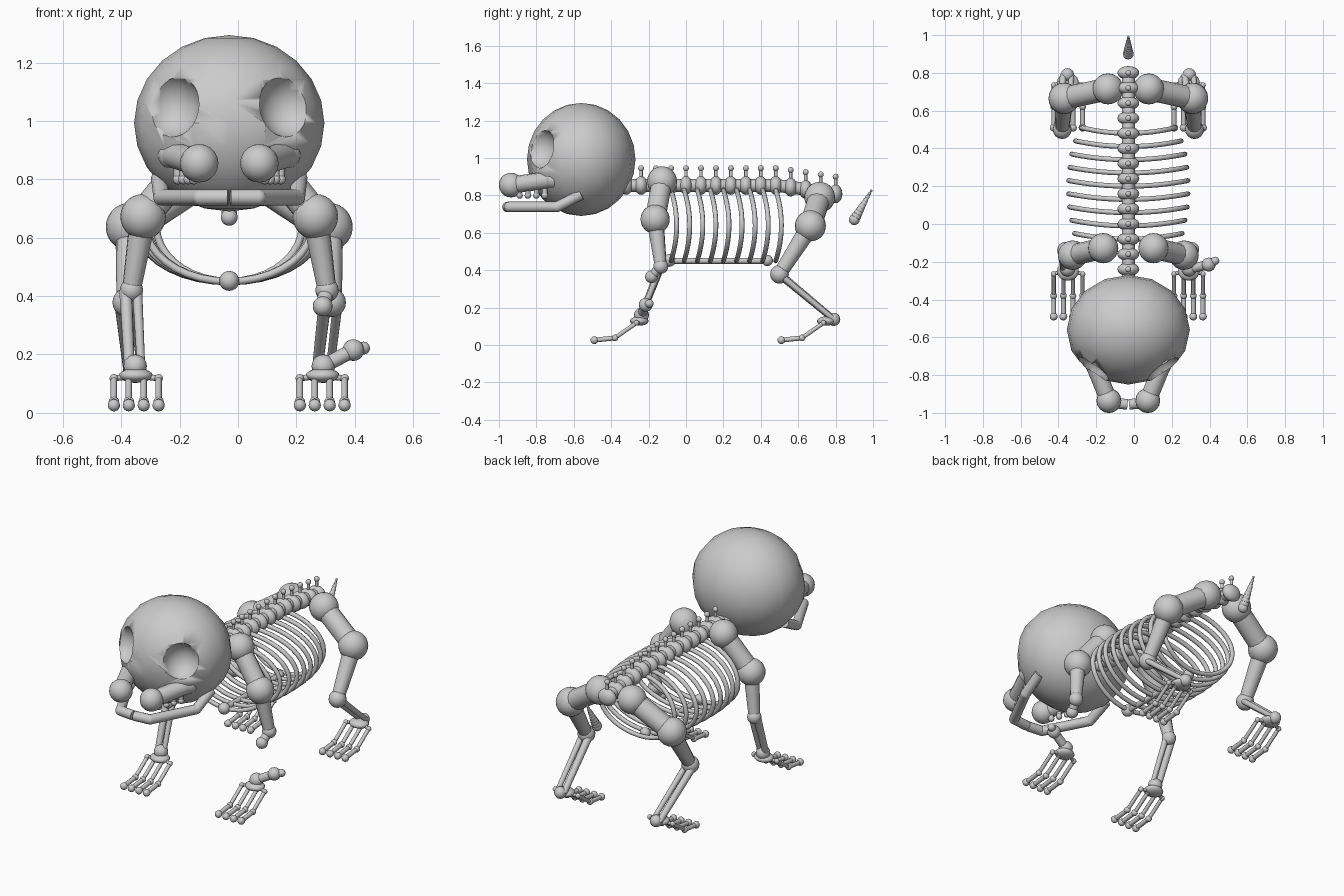
import bpy, bmesh, math
from mathutils import Vector, Matrix

if "Cube" in bpy.data.objects:
    bpy.data.objects.remove(bpy.data.objects["Cube"])

CX = -0.03          # the skeleton's mirror plane


def ball(bm, c, r, seg=16, rings=10):
    s = r if isinstance(r, tuple) else (r, r, r)
    m = Matrix.Translation(c) @ Matrix.Diagonal((*s, 1))
    bmesh.ops.create_uvsphere(bm, u_segments=seg, v_segments=rings, radius=1, matrix=m)


def bone(bm, p, q, r1, r2=None, seg=12):
    p, q = Vector(p), Vector(q)
    d = q - p
    m = Matrix.Translation((p + q) / 2) @ d.to_track_quat('Z', 'Y').to_matrix().to_4x4()
    bmesh.ops.create_cone(bm, cap_ends=True, segments=seg, radius1=r1,
                          radius2=r1 if r2 is None else r2, depth=d.length, matrix=m)


def finish(bm, name, angle=50):
    me = bpy.data.meshes.new(name)
    bm.to_mesh(me)
    bm.free()
    ob = bpy.data.objects.new(name, me)
    bpy.context.collection.objects.link(ob)
    bpy.ops.object.select_all(action='DESELECT')
    ob.select_set(True)
    bpy.context.view_layer.objects.active = ob
    bpy.ops.object.shade_smooth_by_angle(angle=math.radians(angle))
    return ob


def side_point(s):
    return lambda x, y, z: Vector((CX + s * x, y, z))


# skull with carved eye sockets
bm = bmesh.new()
ball(bm, (CX, -0.56, 0.992), (0.326, 0.29, 0.302), 16, 12)
skull = finish(bm, "skull")
bm = bmesh.new()
for s in (-1, 1):
    ball(bm, (CX + s * 0.205, -0.80, 1.055), (0.105, 0.11, 0.112), 20, 14)
cutter = finish(bm, "socket_cutter")
cutter.hide_render = True
cutter.hide_viewport = True
mod = skull.modifiers.new("sockets", 'BOOLEAN')
mod.operation = 'DIFFERENCE'
mod.solver = 'EXACT'
mod.object = cutter

for s, tag in ((-1, "left"), (1, "right")):
    P = side_point(s)
    # snout bone with upper teeth
    bm = bmesh.new()
    a, b = P(0.103, -0.935, 0.855), P(0.195, -0.71, 0.885)
    ball(bm, a, 0.066)
    ball(bm, b, 0.05)
    bone(bm, a, b, 0.046)
    for t in (0.2, 0.4, 0.6, 0.8):
        c = a.lerp(b, t)
        bone(bm, c, (c.x, c.y, 0.80), 0.014, seg=8)
        ball(bm, (c.x, c.y, 0.80), 0.018, 10, 6)
    finish(bm, "snout_" + tag)

    # lower jaw half
    bm = bmesh.new()
    path = [P(0.004, -0.955, 0.738), P(0.10, -0.945, 0.738),
            P(0.232, -0.69, 0.738), P(0.24, -0.56, 0.805)]
    for p, q in zip(path, path[1:]):
        bone(bm, p, q, 0.028)
    for p in path[1:3]:
        ball(bm, p, 0.028)
    finish(bm, "jaw_" + tag)

# vertebrae with spinous processes
bm = bmesh.new()
cols = []
for i in range(15):
    y = 0.80 - 0.08 * i
    drop = 0.045 * max(0, (y - 0.5) / 0.3)
    z = 0.853 - drop
    cols.append((CX, y, z))
    ball(bm, (CX, y, z), (0.058, 0.036, 0.05))
    if i < 14:
        bone(bm, (CX, y, z), (CX, y, z + 0.09), 0.009, seg=8)
        ball(bm, (CX, y, z + 0.092), 0.016, 10, 6)
for p, q in zip(cols, cols[1:]):
    bone(bm, p, q, 0.034)
finish(bm, "spine")

# tail
bm = bmesh.new()
a, b = Vector((CX, 0.90, 0.67)), Vector((CX, 0.99, 0.825))
for i in range(9):
    t0, t1 = i / 9, (i + 1) / 9
    ball(bm, a.lerp(b, t0), 0.029 - 0.023 * t0, 12, 8)
    bone(bm, a.lerp(b, t0), a.lerp(b, t1), 0.027 - 0.023 * t0, 0.027 - 0.023 * t1)
ball(bm, b, 0.007, 8, 6)
finish(bm, "tail")

# ribs
cu = bpy.data.curves.new("ribs", 'CURVE')
cu.dimensions = '3D'
cu.bevel_depth = 0.013
cu.bevel_resolution = 2
widths = (0.285, 0.30, 0.312, 0.316, 0.316, 0.31, 0.30, 0.28, 0.25)
for i, w in enumerate(widths):
    n = 36
    sp = cu.splines.new('POLY')
    sp.points.add(n - 1)
    sp.use_cyclic_u = True
    for k in range(n):
        t = 2 * math.pi * k / n
        y = -0.05 + 0.07 * i - 0.03 * math.cos(t) ** 2
        sp.points[k].co = (CX + w * math.sin(t), y, 0.64 + 0.19 * math.cos(t), 1)
    sp.use_smooth = True
ribs = bpy.data.objects.new("ribs", cu)
bpy.context.collection.objects.link(ribs)

# breastbone
bm = bmesh.new()
bone(bm, (CX, -0.09, 0.45), (CX, 0.44, 0.45), 0.016)
ball(bm, (CX, -0.09, 0.452), 0.034)
ball(bm, (CX, 0.435, 0.452), 0.03)
finish(bm, "breastbone")


def foot(P, dy, name):
    bm = bmesh.new()
    ball(bm, P(0.32, -0.25 + dy, 0.128), (0.058, 0.05, 0.025))
    for x in (0.242, 0.293, 0.344, 0.395):
        pts = [P(x, -0.265 + dy, 0.118), P(x, -0.38 + dy, 0.038), P(x, -0.49 + dy, 0.026)]
        for p, r in zip(pts, (0.015, 0.018, 0.021)):
            ball(bm, p, r, 12, 8)
        bone(bm, pts[0], pts[1], 0.011, seg=8)
        bone(bm, pts[1], pts[2], 0.013, seg=8)
        bone(bm, pts[0], P(0.32, -0.24 + dy, 0.128), 0.010, seg=8)
    finish(bm, name)


def twin_bones(bm, p, q, gap):
    off = Vector((gap, 0, 0))
    bone(bm, p - off, q - off, 0.022, 0.018)
    bone(bm, p + off, q + off, 0.017, 0.014)


for s, tag in ((-1, "left"), (1, "right")):
    P = side_point(s)
    foot(P, 0, "front_foot_" + tag)
    foot(P, 1.0, "hind_foot_" + tag)

    # front leg: shoulder, upper bone, elbow, forearm
    bm = bmesh.new()
    shoulder, elbow = P(0.133, -0.128, 0.875), P(0.295, -0.165, 0.672)
    mid, wrist = P(0.335, -0.135, 0.42), P(0.322, -0.238, 0.16)
    ball(bm, shoulder, 0.08, 20, 14)
    ball(bm, elbow, 0.078, 20, 14)
    bone(bm, shoulder, elbow, 0.056)
    bone(bm, elbow, mid, 0.046, 0.032)
    ball(bm, mid, 0.04)
    ball(bm, wrist, 0.04)
    if s < 0:
        twin_bones(bm, mid, wrist, 0.02)
    else:
        # broken forearm: upper stub and a bone lying loose on the foot
        stub = P(0.32, -0.185, 0.365)
        bone(bm, mid, stub, 0.028, 0.024)
        ball(bm, stub, 0.034)
        knob, tip = Vector((0.395, -0.215, 0.215)), Vector((0.43, -0.195, 0.222))
        bone(bm, wrist, knob, 0.025)
        ball(bm, knob, 0.037)
        bone(bm, knob, tip, 0.022)
        ball(bm, tip, 0.022)
    finish(bm, "front_leg_" + tag)

    # hind leg: hip, thigh, knee, shin, heel
    bm = bmesh.new()
    hip, knee = P(0.108, 0.715, 0.79), P(0.34, 0.665, 0.637)
    hock, heel = P(0.35, 0.50, 0.378), P(0.322, 0.79, 0.137)
    ball(bm, hip, 0.082, 20, 14)
    ball(bm, knee, 0.083, 20, 14)
    bone(bm, hip, knee, 0.06)
    bone(bm, knee, hock, 0.05, 0.036)
    ball(bm, hock, 0.05)
    ball(bm, heel, 0.035)
    twin_bones(bm, hock, heel, 0.022)
    finish(bm, "hind_leg_" + tag)
